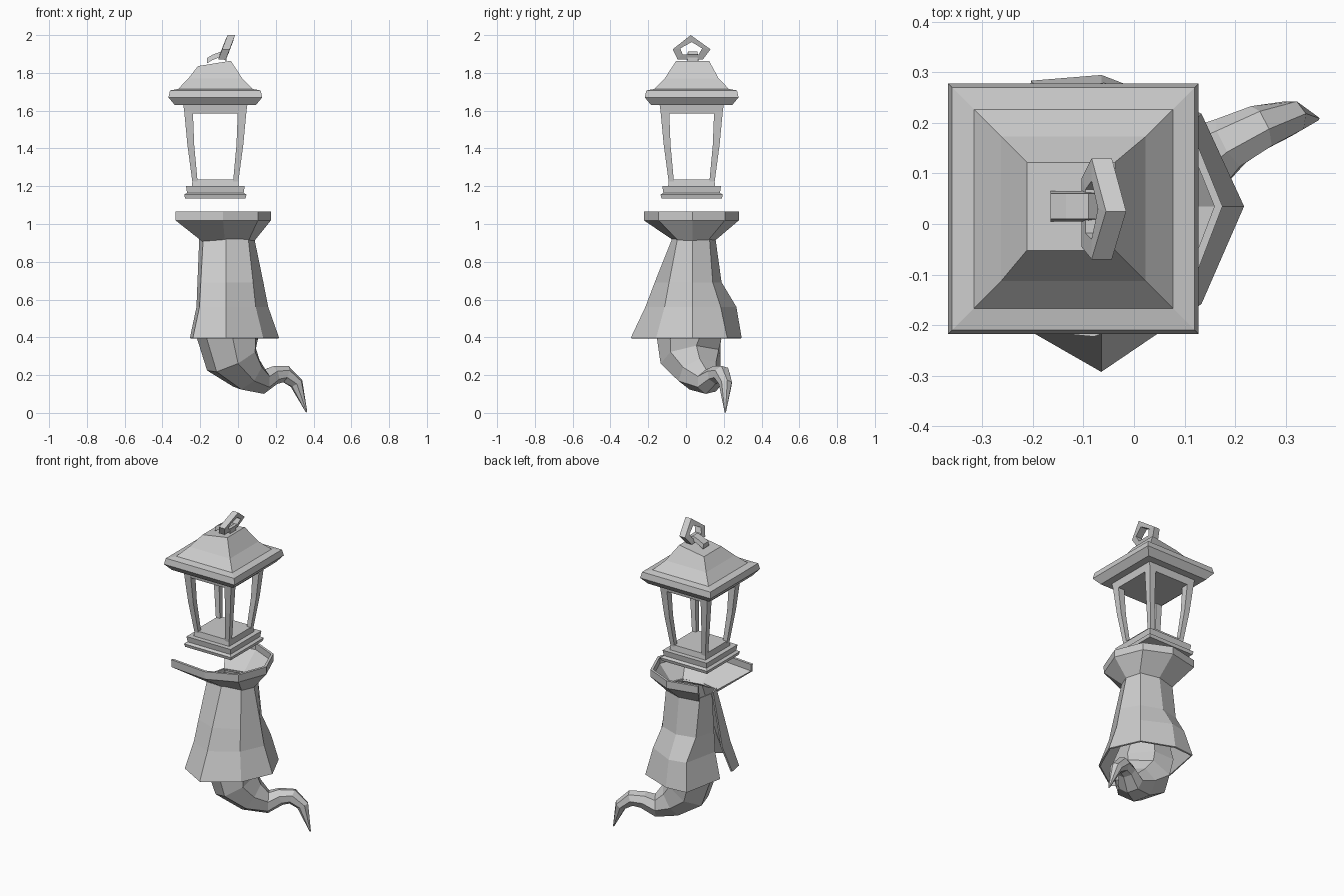
import bpy, bmesh, math
from mathutils import Vector

CX, CY = -0.12, 0.03          # lantern axis


def make(name, rings, closed=True, cap=True, wrap=False, thick=0.0):
    """Skin a list of equal-length point rings into one flat-shaded mesh."""
    bm = bmesh.new()
    vs = [[bm.verts.new(p) for p in r] for r in rings]
    n = len(rings[0])
    pairs = list(zip(vs, vs[1:])) + ([(vs[-1], vs[0])] if wrap else [])
    for a, b in pairs:
        for i in range(n if closed else n - 1):
            j = (i + 1) % n
            bm.faces.new((a[i], a[j], b[j], b[i]))
    if cap and not wrap:
        bm.faces.new(vs[0][::-1])
        bm.faces.new(vs[-1])
    bmesh.ops.recalc_face_normals(bm, faces=bm.faces)
    me = bpy.data.meshes.new(name)
    bm.to_mesh(me)
    bm.free()
    ob = bpy.data.objects.new(name, me)
    bpy.context.collection.objects.link(ob)
    if thick:
        mod = ob.modifiers.new("thickness", "SOLIDIFY")
        mod.thickness = thick
        mod.offset = 0
    return ob


def square(h, z, ox=0.0, oy=0.0, tilt=0.0):
    return [(CX + ox + sx * h, CY + oy + sy * h, z + tilt * sx)
            for sx, sy in ((-1, -1), (1, -1), (1, 1), (-1, 1))]


# Lantern base steps
make("lantern_base", [square(*p) for p in (
    (0.16, 1.135), (0.165, 1.155), (0.15, 1.165), (0.155, 1.2), (0.125, 1.2), (0.12, 1.235))])

# Four splayed posts
for sx in (-1, 1):
    for sy in (-1, 1):
        rings = []
        for out, w, z in ((0.122, 0.014, 1.225), (0.148, 0.018, 1.42), (0.165, 0.023, 1.6)):
            c = out - w
            rings.append(square(w, z, sx * c, sy * c))
        make("lantern_post", rings)

# Ceiling block under the roof
make("roof_frame", [square(0.163, 1.585), square(0.17, 1.635)])

# Roof with overhanging rim and stepped slope
make("roof", [square(*p) for p in (
    (0.215, 1.63), (0.248, 1.67), (0.24, 1.707), (0.197, 1.715), (0.143, 1.77))]
    + [square(0.087, 1.85, -0.005, 0.005, 0.014)])

# Pentagonal hanging ring, leaning towards +x
PENTA = ((0.025, 2.0, 0.03, 1.963), (-0.07, 1.925, -0.03, 1.93), (-0.045, 1.872, -0.018, 1.898),
         (0.09, 1.872, 0.068, 1.898), (0.13, 1.925, 0.085, 1.93))


def lean(y, z, off):
    return (-0.062 + 0.38 * (z - 1.93) + off, y, z)


make("hanging_ring", [
    [lean(a, b, -0.02) for a, b, c, d in PENTA], [lean(a, b, 0.02) for a, b, c, d in PENTA],
    [lean(c, d, 0.022) for a, b, c, d in PENTA], [lean(c, d, -0.022) for a, b, c, d in PENTA]], wrap=True)

# Small bent link holding the ring
make("ring_link", [[(x, y, z + dz) for y, dz in ((0.005, 0), (0.065, 0), (0.06, 0.028), (0.01, 0.028))]
                   for x, z in ((-0.165, 1.85), (-0.135, 1.868), (-0.09, 1.885), (-0.06, 1.86))])

# Flared collar, open on the -x side with one pointed end
LOW = ((-0.19, -0.045), (-0.07, -0.055), (0.05, -0.035), (0.08, 0.035), (0.05, 0.11), (-0.06, 0.145), (-0.18, 0.12))
TOP = ((-0.33, -0.19), (-0.08, -0.215), (0.10, -0.14), (0.167, 0.035), (0.10, 0.2), (-0.06, 0.272), (-0.25, 0.23))
make("collar", [[(x, y, 0.915) for x, y in LOW], [(x, y, 1.022) for x, y in TOP],
                [(x, y, 1.066) for x, y in TOP]], closed=False, cap=False, thick=0.016)

# Cloak hanging from the collar, slit on the -x side
NECK = ((-0.2, 0.03), (-0.18, 0.12), (-0.06, 0.15), (0.05, 0.12), (0.08, 0.035),
        (0.05, -0.04), (-0.065, -0.065), (-0.18, -0.04), (-0.2, 0.02))
MID = ((-0.215, 0.02), (-0.17, 0.24), (-0.065, 0.262), (0.1, 0.18), (0.155, 0.035),
       (0.09, -0.11), (-0.065, -0.21), (-0.2, -0.15), (-0.215, -0.05))
HEM = ((-0.25, 0.02), (-0.2, 0.28), (-0.065, 0.29), (0.13, 0.215), (0.213, 0.035),
       (0.13, -0.155), (-0.065, -0.288), (-0.235, -0.19), (-0.25, -0.10))
# the +y back stays slim down to the waist before flaring
WAIST = [tuple(p + (q - p) * (0.3 if a[1] > 0.1 else 0.66) for p, q in zip(a, b)) for a, b in zip(NECK, MID)]
make("cloak", [[(x, y, z) for x, y in ring]
               for ring, z in ((NECK, 0.93), (WAIST, 0.69), (MID, 0.56), (HEM, 0.395))],
     closed=False, cap=False, thick=0.01)

# Tapering wispy tail curling out to +x +y (x, y, z, radius, widening)
PATH = [(-0.06, 0.03, 0.52, 0.13, 1.1), (-0.05, 0.025, 0.39, 0.16, 1.15), (-0.03, 0.03, 0.285, 0.14, 1.25),
        (0.05, 0.07, 0.205, 0.1, 1.25), (0.13, 0.12, 0.165, 0.066, 1.15), (0.19, 0.16, 0.2, 0.05, 1.1),
        (0.25, 0.19, 0.205, 0.047, 1), (0.31, 0.21, 0.155, 0.036, 1), (0.363, 0.208, 0.004, 0.004, 1)]
rings = []
side = Vector((-0.5, 0.86, 0))
for i, (x, y, z, r, wide) in enumerate(PATH):
    a = Vector(PATH[max(i - 1, 0)][:3])
    b = Vector(PATH[min(i + 1, len(PATH) - 1)][:3])
    t = Vector((0, 0, -1)) if i < 2 else (b - a).normalized()
    u = (side - t * side.dot(t)).normalized()
    v = t.cross(u)
    rings.append([Vector((x, y, z)) + r * (u * wide * math.cos(k * math.tau / 7) + v * math.sin(k * math.tau / 7))
                  for k in range(7)])
make("tail", rings)
